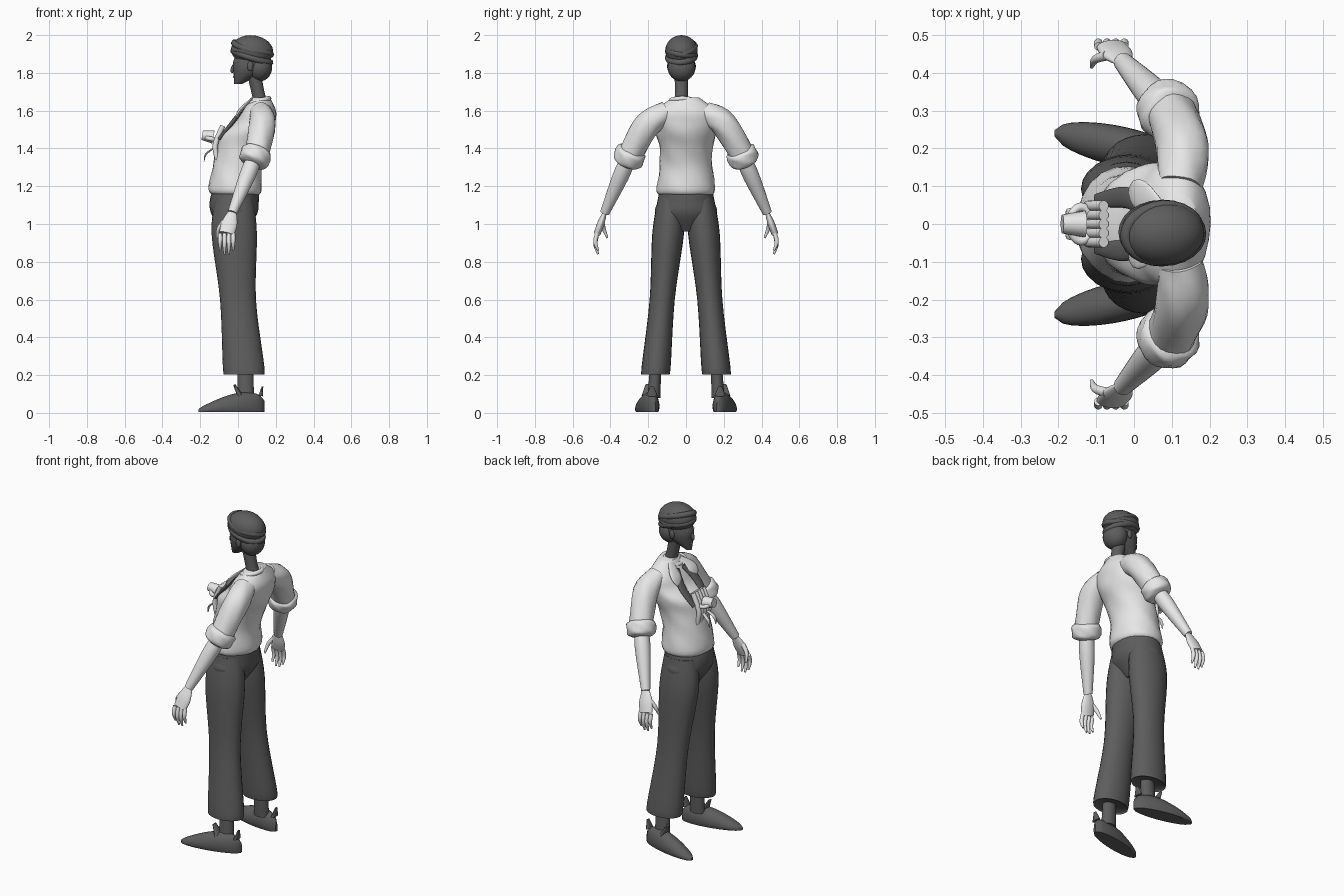
import bpy, bmesh, math
from mathutils import Vector, Matrix

cube = bpy.data.objects.get("Cube")
if cube:
    bpy.data.objects.remove(cube)

X, Y, Z = Vector((1, 0, 0)), Vector((0, 1, 0)), Vector((0, 0, 1))


def material(name, value):
    colour = (value, value, value, 1)
    mat = bpy.data.materials.new(name)
    mat.use_nodes = True
    mat.diffuse_color = colour
    mat.node_tree.nodes["Principled BSDF"].inputs["Base Color"].default_value = colour
    return mat


LIGHT = material("light grey", .8)
DARK = material("dark grey", .11)


def finish(name, mat, bm):
    bmesh.ops.recalc_face_normals(bm, faces=bm.faces)
    mesh = bpy.data.meshes.new(name)
    bm.to_mesh(mesh)
    bm.free()
    mesh.materials.append(mat)
    part = bpy.data.objects.new(name, mesh)
    bpy.context.collection.objects.link(part)
    bpy.ops.object.select_all(action="DESELECT")
    part.select_set(True)
    bpy.context.view_layer.objects.active = part
    bpy.ops.object.shade_smooth_by_angle(angle=math.radians(50))


def ring(centre, u, v, wave=0, phase=0, sides=24):
    # Ellipse of points, optionally rippled like cloth
    points = []
    for k in range(sides):
        a = math.tau * k / sides
        ripple = 1 + wave * math.sin(5 * a + phase)
        points.append(centre + (u * math.cos(a) + v * math.sin(a)) * ripple)
    return points


def skin(name, mat, rings, closed=False):
    # Joins rings with quads, then caps the ends or closes the loop
    bm = bmesh.new()
    loops = [[bm.verts.new(p) for p in points] for points in rings]
    following = loops[1:] + loops[:1] if closed else loops[1:]
    for a, b in zip(loops, following):
        for k in range(len(a)):
            bm.faces.new((a[k - 1], a[k], b[k], b[k - 1]))
    if not closed:
        bm.faces.new(loops[0])
        bm.faces.new(loops[-1])
    finish(name, mat, bm)


def spline(rows, steps=5):
    # Smooth curve through rows of numbers
    padded = [rows[0], *rows, rows[-1]]
    result = []
    for i in range(len(rows) - 1):
        for step in range(steps):
            t = step / steps
            result.append([b + (c - a) * t / 2 + (2 * a - 5 * b + 4 * c - d) * t**2 / 2
                           + (3 * (b - c) + d - a) * t**3 / 2
                           for a, b, c, d in zip(*padded[i:i + 4])])
    return result + [rows[-1]]


def upright(name, mat, rows, offset=lambda z: 0, wave=0):
    # Level rings from rows of height, x, depth radius, width radius
    skin(name, mat, [ring(Vector((x, offset(z), z)), X * rx, Y * ry, wave, z * 40)
                     for z, x, rx, ry in spline(rows)])


def limb(name, mat, joints, radii, flat=1, wave=0, ref=X):
    # Tube through joints, with rings square to the path
    rows = spline([(*j, r) for j, r in zip(joints, radii)])
    centres = [Vector(row[:3]) for row in rows]
    rings = []
    for i, row in enumerate(rows):
        along = (centres[min(i + 1, len(rows) - 1)] - centres[max(i - 1, 0)]).normalized()
        u = (ref - along * ref.dot(along)).normalized()
        rings.append(ring(centres[i], u * row[3], along.cross(u) * row[3] * flat, wave, i))
    skin(name, mat, rings)


def ball(name, mat, centre, radii, tilt=0):
    bm = bmesh.new()
    placed = Matrix.Translation(centre) @ Matrix.Rotation(tilt, 4, "Y") @ Matrix.Diagonal((*radii, 1))
    bmesh.ops.create_uvsphere(bm, u_segments=24, v_segments=16, radius=1, matrix=placed)
    finish(name, mat, bm)


def band(name, mat, centre, depth, width, thick, tilt, roll=0):
    # Closed roll of cloth around a tilted ellipse
    turn = Matrix.Rotation(roll, 3, "X") @ Matrix.Rotation(tilt, 3, "Y")
    path = ring(Vector(), X * depth, Y * width)
    skin(name, mat, [ring(centre + turn @ p, turn @ p.normalized() * thick, turn @ Z * thick, sides=8)
                     for p in path], closed=True)


# Shirt body with a blousing hem, a chest shelf and sloping shoulders
upright("shirt", LIGHT, [
    (1.15, -.01, .11, .13), (1.18, -.015, .14, .155), (1.3, -.005, .13, .14), (1.4, .02, .135, .14),
    (1.48, .05, .14, .16), (1.54, .09, .11, .165), (1.6, .11, .09, .16), (1.67, .12, .05, .07)], wave=.015)
band("collar", LIGHT, Vector((.11, -.02, 1.65)), .055, .06, .014, -.25)

upright("trouser_hips", DARK, [
    (.96, -.02, .06, .06), (1.05, -.02, .12, .16), (1.12, -.02, .13, .15), (1.19, -.01, .12, .14)])

for side, s in (("left", -1), ("right", 1)):
    def at(x, y, z):
        return Vector((x, y * s, z))

    # Trouser leg leaning outward to a wide hem
    upright(side + "_trouser_leg", DARK, [
        (z, x, r, r * .7) for z, x, r in (
            (.21, .03, .1), (.24, .03, .11), (.6, 0, .095), (.95, -.02, .12), (1.14, -.02, .1))],
        offset=lambda z: s * (.18 - .09 * z))
    limb(side + "_ankle", DARK, (at(.04, .17, .08), at(.04, .16, .26)), (.045, .04), flat=.75)

    # Low shoe: height falls toward the toe, both ends rounded
    shoe = []
    for i in range(17):
        t = i / 16
        rounding = max(math.sin(math.pi * t), .01) ** .4
        top = (.13 - .09 * t ** 1.5) * (.4 + .6 * rounding)
        centre = at(.14, .17, 0).lerp(at(-.21, .24, 0), t) + Z * top / 3
        outline = ring(centre, Y * .054 * rounding, Z * top * 2 / 3)
        shoe.append([Vector((p.x, p.y, max(p.z, .004))) for p in outline])
    skin(side + "_shoe", DARK, shoe)
    limb(side + "_shoe_tongue", DARK, (at(.01, .2, .09), at(-.02, .2, .15)), (.014, .006), flat=2.5)
    limb(side + "_heel_tab", DARK, (at(.12, .18, .09), at(.13, .18, .14)), (.012, .004), flat=2.5)

    # Arm joints
    shoulder, upper, elbow = at(.12, .1, 1.59), at(.13, .2, 1.53), at(.1, .29, 1.38)
    wrist, knuckle = at(-.03, .43, 1.06), at(-.06, .47, .95)
    limb(side + "_sleeve", LIGHT, (shoulder, upper, elbow), (.06, .07, .065), wave=.03)
    limb(side + "_rolled_cuff", LIGHT, [elbow.lerp(wrist, t) for t in (-.05, 0, .15, .2)],
         (.055, .08, .078, .05), wave=.035)
    limb(side + "_forearm", LIGHT, [elbow.lerp(wrist, t) for t in (.1, .4, 1)], (.04, .043, .025))

    # Hand with four fingers and a thumb
    limb(side + "_palm", LIGHT, (wrist, wrist.lerp(knuckle, .5), knuckle), (.024, .042, .04), flat=.45)
    for k, length in enumerate((.09, .11, .11, .09)):
        root = knuckle + X * (k - 1.5) * .023
        limb(f"{side}_finger_{k + 1}", LIGHT,
             (root, root + at(0, .01, -length / 2), root + at(0, -.005, -length)), (.011, .011, .005))
    root = wrist.lerp(knuckle, .4) - X * .03
    limb(side + "_thumb", LIGHT, (root, root + at(-.03, -.01, -.04), root + at(-.04, -.03, -.09)),
         (.013, .011, .005))

    # Open lapel, the dark strap below it and a loose end
    limb(side + "_lapel", LIGHT, (at(.07, .04, 1.66), at(.01, .08, 1.6), at(-.02, .06, 1.54)),
         (.02, .04, .006), flat=.25, ref=Y)
    limb(side + "_strap", DARK, (at(.04, .03, 1.63), at(-.02, .07, 1.55), at(-.1, .06, 1.45)),
         (.02, .028, .02), flat=.4, ref=Y)
    limb(side + "_strap_end", LIGHT, (at(-.13, .02, 1.4), at(-.17, .03, 1.37), at(-.18, .03, 1.33)),
         (.01, .012, .004), flat=.4, ref=Y)

# Bundle of tubes held on the chest
for k in range(-2, 3):
    y = k * .024
    limb(f"chest_tube_{k + 3}", LIGHT, (Vector((-.11, y, 1.34)), Vector((-.12, y, 1.42)),
                                        Vector((-.08, y, 1.52))), (.012, .014, .014))
band("bundle_loop", LIGHT, Vector((-.14, 0, 1.45)), .03, .045, .012, .2)
limb("bundle_knob", LIGHT, (Vector((-.13, 0, 1.46)), Vector((-.19, 0, 1.47))), (.035, .025), ref=Z)

# Neck and face
head = Vector((.075, -.024, 1.85))
limb("neck", DARK, (head + Vector((.05, 0, -.23)), head + Vector((.03, 0, -.15)), head), (.04, .034, .04))
upright("face", DARK, [(1.74, 0, .02, .016), (1.8, .05, .073, .056), (1.86, .07, .095, .066),
                       (1.95, .075, .06, .05)], offset=lambda z: head.y)
ball("nose", DARK, head + Vector((-.1, 0, -.026)), (.013, .011, .026), tilt=.3)
ball("lips", DARK, head + Vector((-.09, 0, -.07)), (.011, .016, .009))
for side, s in (("left", -1), ("right", 1)):
    ball(side + "_eye", LIGHT, head + Vector((-.085, s * .027, .007)), (.008, .011, .005))
    ball(side + "_ear", DARK, head + Vector((-.01, s * .066, -.015)), (.016, .01, .026))

# Gathered hair and wrapped head cloth
ball("back_hair", DARK, head + Vector((.04, 0, -.02)), (.066, .074, .075))
ball("head_wrap", DARK, head + Z * .068, (.112, .086, .081), tilt=.12)
for k, (tilt, roll) in enumerate(((.3, .1), (.1, -.15), (.3, .2))):
    band(f"wrap_roll_{k + 1}", DARK, head + Z * (.035 + k * .022), .1, .072, .017, tilt, roll)
